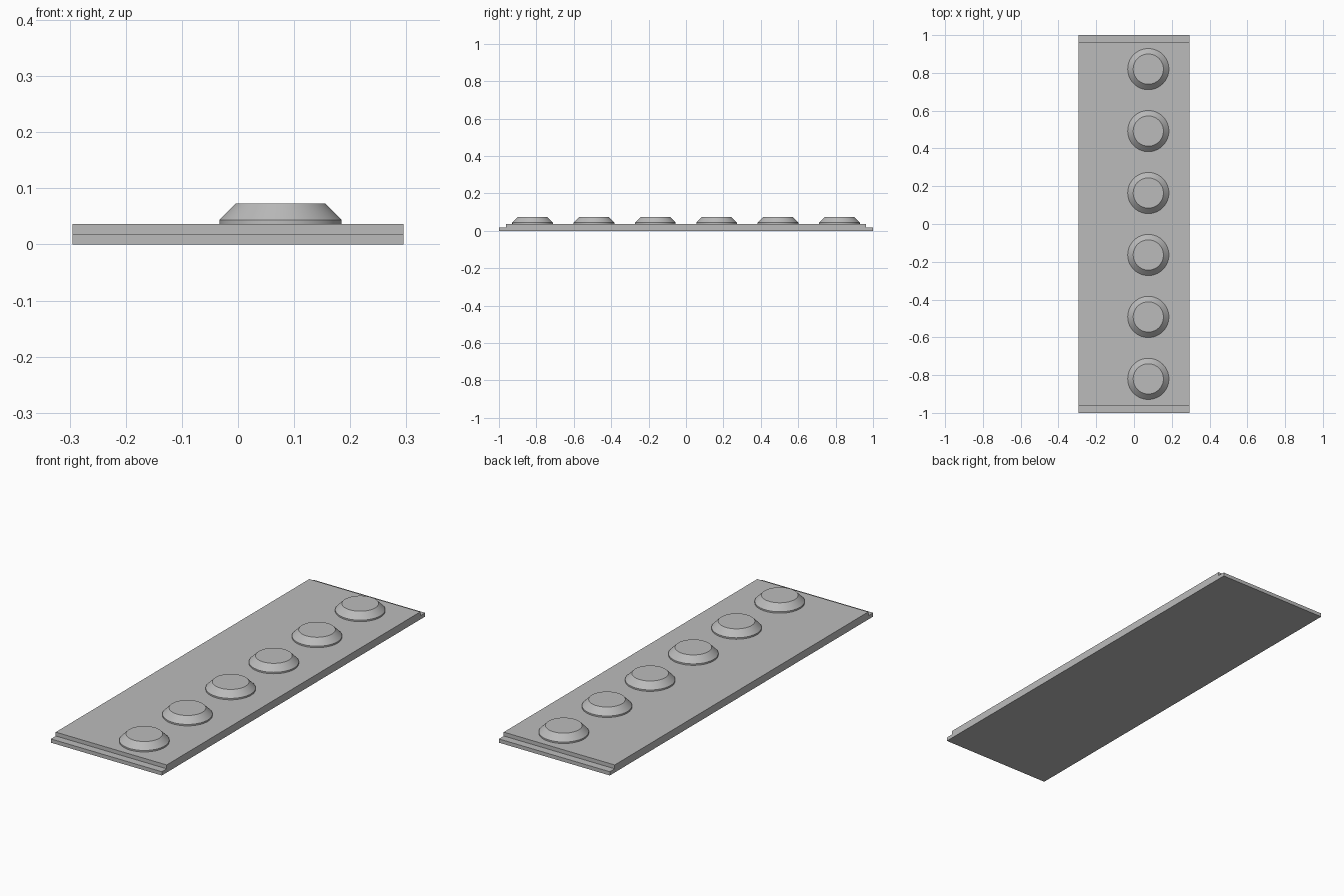
import bpy
import bmesh
import math

cube = bpy.data.objects.get("Cube")
if cube:
    bpy.data.objects.remove(cube, do_unlink=True)

grey = bpy.data.materials.new("plain grey")
grey.use_nodes = True
colour = (0.5, 0.5, 0.5, 1)
grey.diffuse_color = colour
grey.node_tree.nodes["Principled BSDF"].inputs["Base Color"].default_value = colour


def add_object(name, bm):
    bmesh.ops.recalc_face_normals(bm, faces=bm.faces)
    mesh = bpy.data.meshes.new(name)
    bm.to_mesh(mesh)
    bm.free()
    mesh.materials.append(grey)
    obj = bpy.data.objects.new(name, mesh)
    bpy.context.collection.objects.link(obj)
    return obj


# Base plate: stepped side profile extruded across the width
half_width, half_length, step_y = 0.295, 1.0, 0.963
step_z, plate_top = 0.018, 0.0365
half = [(half_length, 0), (half_length, step_z), (step_y, step_z), (step_y, plate_top)]
profile = half + [(-y, z) for y, z in reversed(half)]
bm = bmesh.new()
face = bm.faces.new([bm.verts.new((-half_width, y, z)) for y, z in profile])
extruded = bmesh.ops.extrude_face_region(bm, geom=[face])["geom"]
bmesh.ops.translate(bm, vec=(2 * half_width, 0, 0),
                    verts=[v for v in extruded if isinstance(v, bmesh.types.BMVert)])
add_object("base_plate", bm)

# Round button: short straight rim, sloped shoulder, flat top
SEGMENTS = 64
rings = [(0.109, plate_top), (0.109, 0.0437), (0.08, 0.073)]
bm = bmesh.new()
loops = [[bm.verts.new((r * math.cos(math.tau * i / SEGMENTS),
                        r * math.sin(math.tau * i / SEGMENTS), z))
          for i in range(SEGMENTS)] for r, z in rings]
for low, high in zip(loops, loops[1:]):
    for i in range(SEGMENTS):
        j = (i + 1) % SEGMENTS
        bm.faces.new((low[i], low[j], high[j], high[i]))
bm.faces.new(loops[0])
bm.faces.new(loops[-1])
button = add_object("button_1", bm)
bpy.ops.object.select_all(action="DESELECT")
button.select_set(True)
bpy.context.view_layer.objects.active = button
bpy.ops.object.shade_smooth_by_angle(angle=math.radians(30))

# Row of six buttons along the plate
spacing = 0.328
for n in range(6):
    part = button if n == 0 else button.copy()
    part.name = f"button_{n + 1}"
    if n:
        bpy.context.collection.objects.link(part)
    part.location = (0.0757, (n - 2.5) * spacing, 0)
